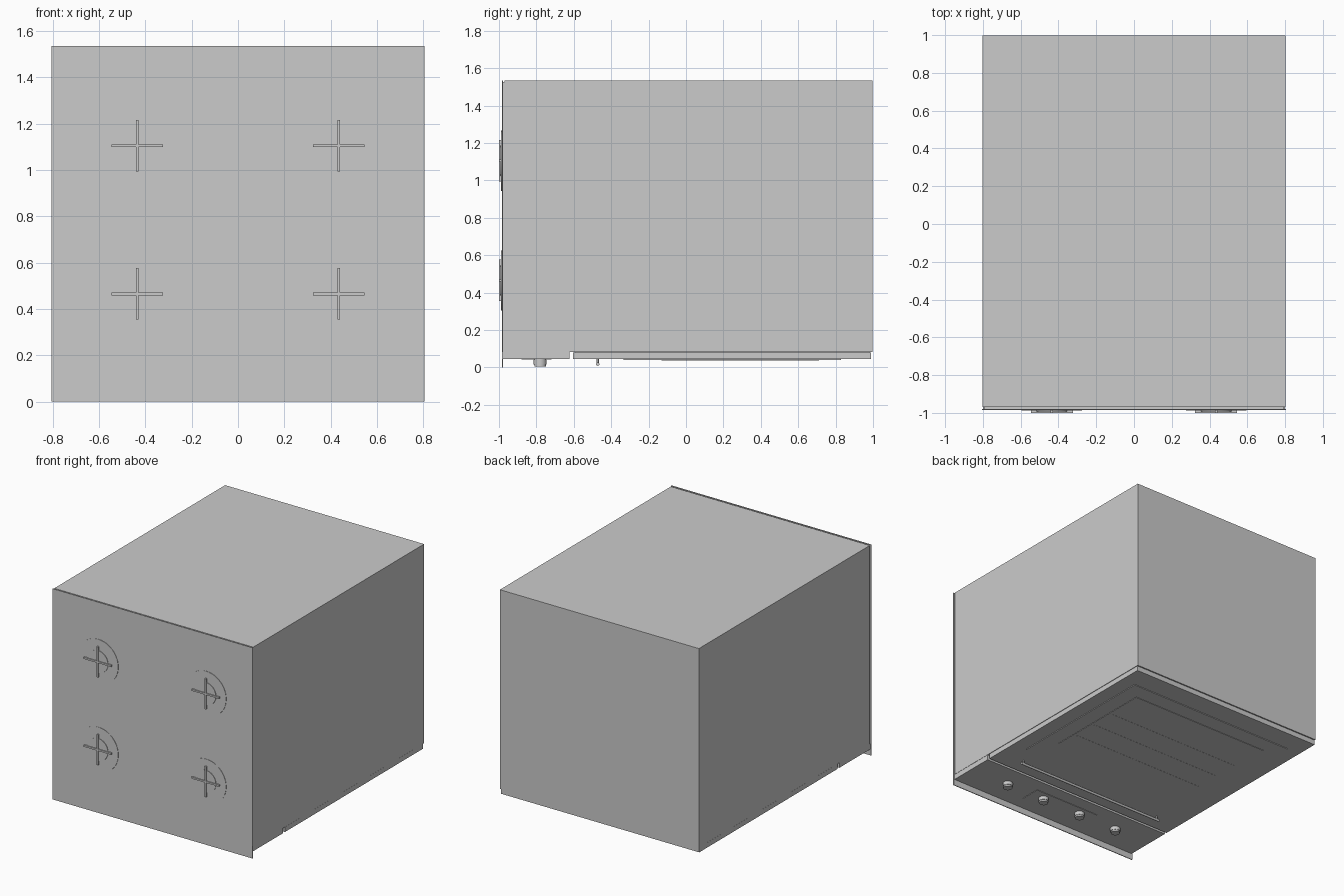
import bpy
from math import pi

if "Cube" in bpy.data.objects:
    bpy.data.objects.remove(bpy.data.objects["Cube"])


def box(name, x, y, z, bevel=0):
    """Box from (min, max) ranges on each axis."""
    bpy.ops.mesh.primitive_cube_add(size=1, location=[(a + b) / 2 for a, b in (x, y, z)])
    ob = bpy.context.object
    ob.name = name
    ob.scale = [b - a for a, b in (x, y, z)]
    bpy.ops.object.transform_apply(location=False, rotation=False, scale=True)
    if bevel:
        mod = ob.modifiers.new("bevel", 'BEVEL')
        mod.width = bevel
        mod.segments = 2
    return ob


def cyl(name, loc, r, depth, rot=(0, 0, 0), sides=32):
    """Smooth-sided cylinder with sharp rims."""
    bpy.ops.mesh.primitive_cylinder_add(vertices=sides, radius=r, depth=depth,
                                        location=loc, rotation=rot)
    ob = bpy.context.object
    ob.name = name
    bpy.ops.object.shade_smooth_by_angle()
    return ob


# Oven body with the cooktop plate on its -y side
box("oven_body", (-0.802, 0.802), (-0.97, 0.997), (0.083, 1.533))
box("cooktop_spacer", (-0.795, 0.795), (-0.98, -0.965), (0.083, 1.525))
box("cooktop_plate", (-0.806, 0.806), (-0.985, -0.979), (0, 1.535))

# Burners: stepped discs with a cross-shaped grate
for sx in (-1, 1):
    for z in (0.465, 1.105):
        x = sx * 0.435
        side = ("left" if sx < 0 else "right") + ("_lower" if z < 1 else "_upper")
        cyl("burner_pan_" + side, (x, -0.985, z), 0.161, 0.006, (pi / 2, 0, 0), 48)
        cyl("burner_cap_" + side, (x, -0.988, z), 0.081, 0.008, (pi / 2, 0, 0))
        box("grate_bar_" + side, (x - 0.111, x + 0.111), (-1, -0.988), (z - 0.006, z + 0.006))
        box("grate_post_" + side, (x - 0.006, x + 0.006), (-1, -0.988), (z - 0.111, z + 0.111))

# Control panel and display on the underside
box("control_panel", (-0.8, 0.8), (-0.98, -0.622), (0.045, 0.083))
box("display", (-0.27, 0.27), (-0.88, -0.72), (0.042, 0.05))

# Knobs with a wider base collar
for i, x in enumerate((-0.485, -0.162, 0.162, 0.485)):
    cyl(f"knob_{i}", (x, -0.78, 0.026), 0.031, 0.042)
    cyl(f"knob_collar_{i}", (x, -0.78, 0.029), 0.035, 0.026)

# Oven door with raised window frame, glass and rack lines
box("oven_door", (-0.8, 0.8), (-0.603, 0.99), (0.045, 0.081))
box("door_inner_seal", (-0.78, 0.78), (-0.59, 0.98), (0.07, 0.09))
box("window_frame", (-0.69, 0.69), (-0.335, 0.83), (0.04, 0.05))
box("window_glass", (-0.575, 0.575), (-0.13, 0.71), (0.037, 0.045))
for i, y in enumerate((0.04, 0.23, 0.42)):
    box(f"rack_line_{i}", (-0.55, 0.55), (y - 0.004, y + 0.004), (0.036, 0.04))

# Door handle bar on two posts
cyl("handle_bar", (0, -0.472, 0.018), 0.009, 1.24, (0, pi / 2, 0), 16)
for sx in (-1, 1):
    cyl("handle_post", (sx * 0.6, -0.472, 0.033), 0.006, 0.03, sides=16)
